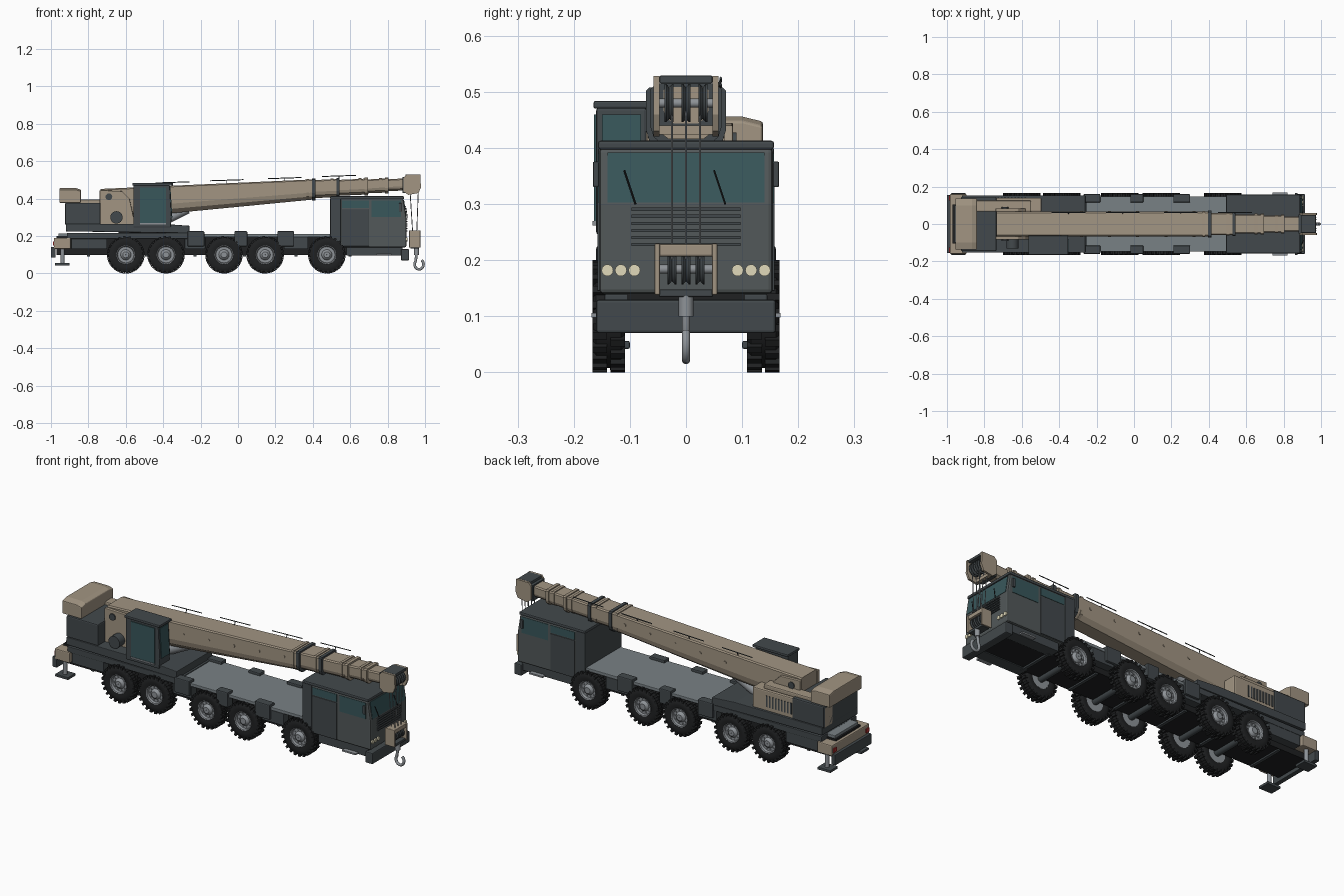
import bpy, bmesh, math
from mathutils import Vector, Matrix

if "Cube" in bpy.data.objects:
    bpy.data.objects.remove(bpy.data.objects["Cube"])

def mat(name, c):
    m = bpy.data.materials.new(name)
    m.diffuse_color = (*c, 1)
    m.use_nodes = True
    m.node_tree.nodes["Principled BSDF"].inputs["Base Color"].default_value = m.diffuse_color
    return m

DARK = mat("dark_paint", (0.055, 0.066, 0.072))
BODY = mat("cab_paint", (0.085, 0.098, 0.1))
DECK = mat("deck_grey", (0.19, 0.22, 0.235))
TAN = mat("tan_paint", (0.36, 0.3, 0.225))
GLASS = mat("glass", (0.04, 0.095, 0.105))
RUBBER = mat("rubber", (0.014, 0.015, 0.016))
STEEL = mat("steel", (0.27, 0.29, 0.31))
LAMP = mat("lamp", (0.75, 0.7, 0.5))
RED = mat("red_lamp", (0.45, 0.03, 0.03))

def finish(name, bm, m, bevel=0, smooth=False):
    bmesh.ops.recalc_face_normals(bm, faces=bm.faces)
    me = bpy.data.meshes.new(name)
    bm.to_mesh(me)
    bm.free()
    me.materials.append(m)
    ob = bpy.data.objects.new(name, me)
    bpy.context.collection.objects.link(ob)
    if bevel:
        b = ob.modifiers.new("bevel", 'BEVEL')
        b.width, b.segments = bevel, 2
    if smooth:
        bpy.context.view_layer.objects.active = ob
        ob.select_set(True)
        bpy.ops.object.shade_smooth_by_angle(angle=math.radians(35))
        ob.select_set(False)
    return ob

def add_box(bm, x0, x1, y0, y1, z0, z1):
    M = Matrix.Translation(((x0+x1)/2, (y0+y1)/2, (z0+z1)/2)) @ Matrix.Diagonal((abs(x1-x0), abs(y1-y0), abs(z1-z0), 1))
    return bmesh.ops.create_cube(bm, size=1, matrix=M)["verts"]

def box(name, x0, x1, y0, y1, z0, z1, m, bevel=0):
    bm = bmesh.new()
    add_box(bm, x0, x1, y0, y1, z0, z1)
    return finish(name, bm, m, bevel)

def pair(name, x0, x1, y0, y1, z0, z1, m, bevel=0):
    for s, side in ((-1, "right"), (1, "left")):
        box(f"{name}_{side}", x0, x1, s*y0, s*y1, z0, z1, m, bevel)

def add_cyl(bm, a, b, r, seg=24):
    a, b = Vector(a), Vector(b)
    M = Matrix.Translation((a+b)/2) @ (b-a).to_track_quat('Z', 'Y').to_matrix().to_4x4()
    bmesh.ops.create_cone(bm, cap_ends=True, segments=seg, radius1=r, radius2=r, depth=(b-a).length, matrix=M)

def cyl(name, a, b, r, m, seg=24):
    bm = bmesh.new()
    add_cyl(bm, a, b, r, seg)
    return finish(name, bm, m, smooth=True)

def loft(name, rings, m, bevel=0):
    bm = bmesh.new()
    vs = [[bm.verts.new(p) for p in r] for r in rings]
    for a, b in zip(vs, vs[1:]):
        for i in range(len(a)):
            j = (i+1) % len(a)
            bm.faces.new((a[i], a[j], b[j], b[i]))
    bm.faces.new(vs[0])
    bm.faces.new(vs[-1])
    return finish(name, bm, m, bevel)

def prism(name, pts, y0, y1, m, bevel=0):
    return loft(name, [[(x, y, z) for x, z in pts] for y in (y0, y1)], m, bevel)

def lathe(bm, prof, seg=36):
    rings = [[bm.verts.new((r*math.cos(t), y, r*math.sin(t))) for t in [2*math.pi*k/seg for k in range(seg)]] for y, r in prof]
    for a, b in zip(rings, rings[1:]):
        for i in range(seg):
            bm.faces.new((a[i], a[i-1], b[i-1], b[i]))

# wheels: treaded tyre and rim, shared meshes; outer side faces +y
bm = bmesh.new()
lathe(bm, [(-.026, .05), (-.029, .065), (-.028, .084), (-.022, .092), (.022, .092), (.028, .084), (.029, .065), (.026, .05)])
for k in range(22):
    for s in (-1, 1):
        v = add_box(bm, -.0065, .0065, s*.003, s*.029, .084, .1)
        bmesh.ops.rotate(bm, verts=v, cent=(0, 0, 0), matrix=Matrix.Rotation(2*math.pi*(k + s*.25)/22, 3, 'Y'))
tyre = finish("tyre", bm, RUBBER, smooth=True)
bm = bmesh.new()
lathe(bm, [(-.026, .001), (-.026, .05), (.024, .053), (.027, .05), (.025, .046), (.012, .043), (.012, .028), (.02, .024), (.026, .016), (.026, .001)], 28)
for k in range(10):
    t = k*math.pi/5
    p = (.035*math.cos(t), .012, .035*math.sin(t))
    add_cyl(bm, p, (p[0], .017, p[2]), .0035, 6)
rim = finish("rim", bm, STEEL, smooth=True)
AXLES = (-.6, -.385, -.075, .145, .475)
for i, x in enumerate(AXLES):
    cyl(f"axle_{i}", (x, -.12, .1), (x, .12, .1), .018, DARK, 16)
    for s in (-1, 1):
        for src in (tyre, rim):
            o = src if (i == 0 and s == 1) else src.copy()
            if o is not src:
                bpy.context.collection.objects.link(o)
            o.location = (x, s*.138, .1)
            o.rotation_euler = (0, 0, 0 if s == 1 else math.pi)

# chassis, deck and side boxes
box("chassis_frame", -.97, .88, -.105, .105, .1, .2, RUBBER)
for i, x in enumerate((-.8, -.49, -.23, .035, .31, .6)):
    box(f"cross_member_{i}", x-.008, x+.008, -.1, .1, .092, .1, DARK)
box("deck", -.26, .5, -.148, .148, .195, .212, DECK, .003)
box("rear_deck", -.915, -.25, -.15, .15, .185, .216, DARK, .003)
for x0, x1 in ((-.89, -.7), (-.285, -.175), (.245, .375)):
    pair("side_skirt", x0, x1, .1, .148, .13, .195, DARK, .003)
for x0, x1 in ((-.27, -.18), (-.02, .05), (.21, .3)):
    pair("side_locker", x0, x1, .115, .16, .145, .226, DARK, .005)
pair("front_skirt", .58, .88, .08, .145, .095, .14, DARK, .003)
pair("cab_step", .74, .82, .13, .168, .098, .106, STEEL)

# rear outriggers
box("outrigger_beam", -.985, -.895, -.16, .16, .132, .19, TAN, .005)
box("rear_bumper", -1, -.975, -.155, .155, .085, .142, DARK, .003)
box("rear_crossbeam", -.96, -.9, -.1, .1, .19, .215, DECK, .003)
for s in (-1, 1):
    cyl("outrigger_leg", (-.938, s*.135, .05), (-.938, s*.135, .14), .011, STEEL, 16)
    box("outrigger_foot", -.978, -.9, s*.1, s*.165, .042, .056, DARK, .003)
    box("tail_lamp", -.99, -.983, s*.125, s*.152, .15, .172, RED)

# carrier cab
prism("carrier_cab", [(.497, .14), (.9, .14), (.9, .3), (.884, .4), (.497, .4)], -.155, .155, BODY, .008)
box("cab_roof", .493, .888, -.157, .157, .397, .413, DARK, .005)
box("cab_back_panel", .493, .55, -.157, .157, .15, .4, DARK, .003)
prism("windshield", [(.89, .303), (.9015, .303), (.888, .392), (.875, .392)], -.14, .14, GLASS)
pair("cab_door", .555, .7, .15, .158, .145, .345, DARK, .002)
pair("cab_side_window", .715, .872, .15, .157, .303, .39, GLASS)
pair("cab_rear_window", .555, .7, .15, .157, .35, .39, GLASS)
box("front_bumper", .872, .915, -.16, .16, .07, .13, DARK, .005)
for i in range(6):
    z = .225 + i*.0125
    box(f"grille_slat_{i}", .895, .906, -.097, .097, z, z+.006, DARK)
for s in (-1, 1):
    for y in (.092, .116, .14):
        cyl("headlamp", (.89, s*y, .182), (.906, s*y, .182), .0105, LAMP, 16)
    box("mirror", .86, .875, s*.155, s*.166, .33, .376, DARK, .003)
    cyl("wiper", (.906, s*.08-.01, .3), (.896, s*.08-.03, .36), .002, RUBBER, 6)

# superstructure: turntable, counterweight, engine housing
cyl("slew_ring", (-.5, 0, .205), (-.5, 0, .24), .14, RUBBER, 40)
prism("turntable_deck", [(-.92, .225), (-.26, .216), (-.26, .255), (-.4, .265), (-.92, .265)], -.152, .152, DARK, .003)
box("counterweight_base", -.925, -.735, -.145, .145, .262, .378, DARK, .006)
loft("counterweight_top", [[(x, y, z) for x, z in ((-.955, .378), (-.84, .378), (-.84, zt-.008), (-.865, zt), (-.955, zt))]
     for y, zt in ((-.137, .447), (-.1, .456), (.1, .456), (.137, .447))], TAN, .004)
box("engine_housing", -.925, -.495, .065, .14, .26, .372, TAN, .006)
box("engine_cover", -.9, -.55, .066, .125, .37, .395, TAN, .006)
for i in range(9):
    x = -.73 + i*.018
    box(f"engine_louver_{i}", x, x+.009, .135, .143, .285, .345, DARK)
for s in (-1, 1):
    prism("boom_bracket", [(-.74, .262), (-.55, .262), (-.58, .4), (-.62, .44), (-.74, .445)], s*.066, s*.084, TAN, .003)
    cyl("boom_pivot", (-.69, s*.08, .41), (-.69, s*.09, .41), .018, DARK, 20)
cyl("winch_drum", (-.65, -.13, .3), (-.65, .06, .3), .033, DARK, 24)
cyl("lift_cylinder", (-.42, 0, .27), (-.27, 0, .345), .025, STEEL, 20)

# operator cab
prism("operator_cab", [(-.56, .245), (-.36, .245), (-.355, .3), (-.365, .472), (-.56, .472)], -.16, -.07, DARK, .005)
box("operator_cab_roof", -.565, -.352, -.165, -.062, .47, .484, DARK, .004)
box("operator_side_window", -.525, -.385, -.164, -.15, .27, .46, GLASS)
box("operator_window_rail", -.525, -.385, -.167, -.16, .262, .27, STEEL)
prism("operator_windshield", [(-.37, .3), (-.351, .3), (-.361, .46), (-.38, .46)], -.15, -.08, GLASS)

# telescopic boom
def ring(x, zb, zt, w):
    h = zt - zb
    half = [(w*.55, zb), (w*.9, zb+h*.16), (w, zb+h*.35), (w, zt-.006), (w-.006, zt)]
    return [(x, y, z) for y, z in half] + [(x, -y, z) for y, z in half[::-1]]

SECTIONS = ((-.735, .285, .452, .4, .395, .503, .066), (.38, .402, .498, .53, .408, .505, .059),
            (.51, .414, .499, .68, .422, .507, .052), (.66, .427, .501, .79, .433, .508, .046), (.77, .439, .502, .9, .444, .509, .04))
for i, (x0, b0, t0, x1, b1, t1, w) in enumerate(SECTIONS):
    loft(f"boom_section_{i}", [ring(x0, b0, t0, w), ring(x1, b1, t1, w)], TAN)
    if i < 4:
        loft(f"boom_collar_{i}", [ring(x1-.004, b1-.006, t1+.005, w+.005), ring(x1+.014, b1-.006, t1+.005, w+.005)], DARK if i < 2 else TAN)
        loft(f"boom_band_{i}", [ring(x1-.035, b1-.003, t1+.003, w+.003), ring(x1-.02, b1-.003, t1+.003, w+.003)], TAN)
for s in (-1, 1):
    for k in range(5):
        x = -.28 + k*.15
        z = .41 + (x+.36)*.07
        cyl("boom_boss", (x, s*.06, z), (x, s*.069, z), .008, TAN, 12)
for i, x in enumerate((-.44, -.15, .16, .45)):
    z = .484 + i*.0115
    cyl(f"boom_rail_{i}", (x, .062, z), (x+.18, .062, z+.006), .0025, DARK, 6)
    cyl(f"boom_rail_post_{i}", (x+.09, .05, z-.03), (x+.09, .062, z+.003), .002, DARK, 6)

# boom head with sheaves
for s in (-1, 1):
    prism("head_plate", [(.885, .44), (.91, .42), (.965, .43), (.978, .46), (.975, .528), (.9, .528), (.885, .51)], s*.047, s*.058, TAN)
box("head_cap", .895, .972, -.047, .047, .515, .529, DARK, .002)
box("head_base", .88, .9, -.05, .05, .43, .515, DARK)
box("head_lower_bar", .905, .925, -.048, .048, .424, .44, TAN)

def sheaves(tag, x, z, r, ys):
    cyl(f"{tag}_pin", (x, -.05, z), (x, .05, z), .008, STEEL, 16)
    for y in ys:
        bm = bmesh.new()
        lathe(bm, [(-.008, .005), (-.008, r), (-.005, r), (0, r-.006), (.005, r), (.008, r), (.008, .005)], 28)
        bmesh.ops.translate(bm, verts=bm.verts, vec=(x, y, z))
        finish(f"{tag}_sheave", bm, DARK, smooth=True)

YS = (-.025, 0, .025)
sheaves("head", .942, .48, .034, (-.03, 0, .03))
# hook block, ropes and hook
sheaves("block", .945, .184, .027, YS)
for s in (-1, 1):
    box("block_cheek", .915, .975, s*.046, s*.056, .138, .23, TAN, .003)
box("block_top", .918, .972, -.05, .05, .207, .229, TAN, .003)
box("block_bottom", .922, .968, -.048, .048, .134, .148, DARK, .003)
for y in YS:
    for xa, xb in ((.965, .955), (.918, .935)):
        cyl("hoist_rope", (xa, y, .47), (xb, y, .2), .0022, STEEL, 6)
cyl("hook_shank", (.955, 0, .1), (.955, 0, .138), .013, STEEL, 16)
cu = bpy.data.curves.new("hook", 'CURVE')
cu.dimensions = '3D'
cu.bevel_depth, cu.bevel_resolution, cu.use_fill_caps = .0075, 3, True
pts = [(.955, .11), (.953, .09)] + [(.968+.024*math.cos(t), .049+.027*math.sin(t)) for t in [math.radians(140+25*k) for k in range(12)]]
sp = cu.splines.new('POLY')
sp.points.add(len(pts)-1)
for p, (x, z) in zip(sp.points, pts):
    p.co = (x, 0, z, 1)
cu.materials.append(STEEL)
bpy.context.collection.objects.link(bpy.data.objects.new("hook", cu))
